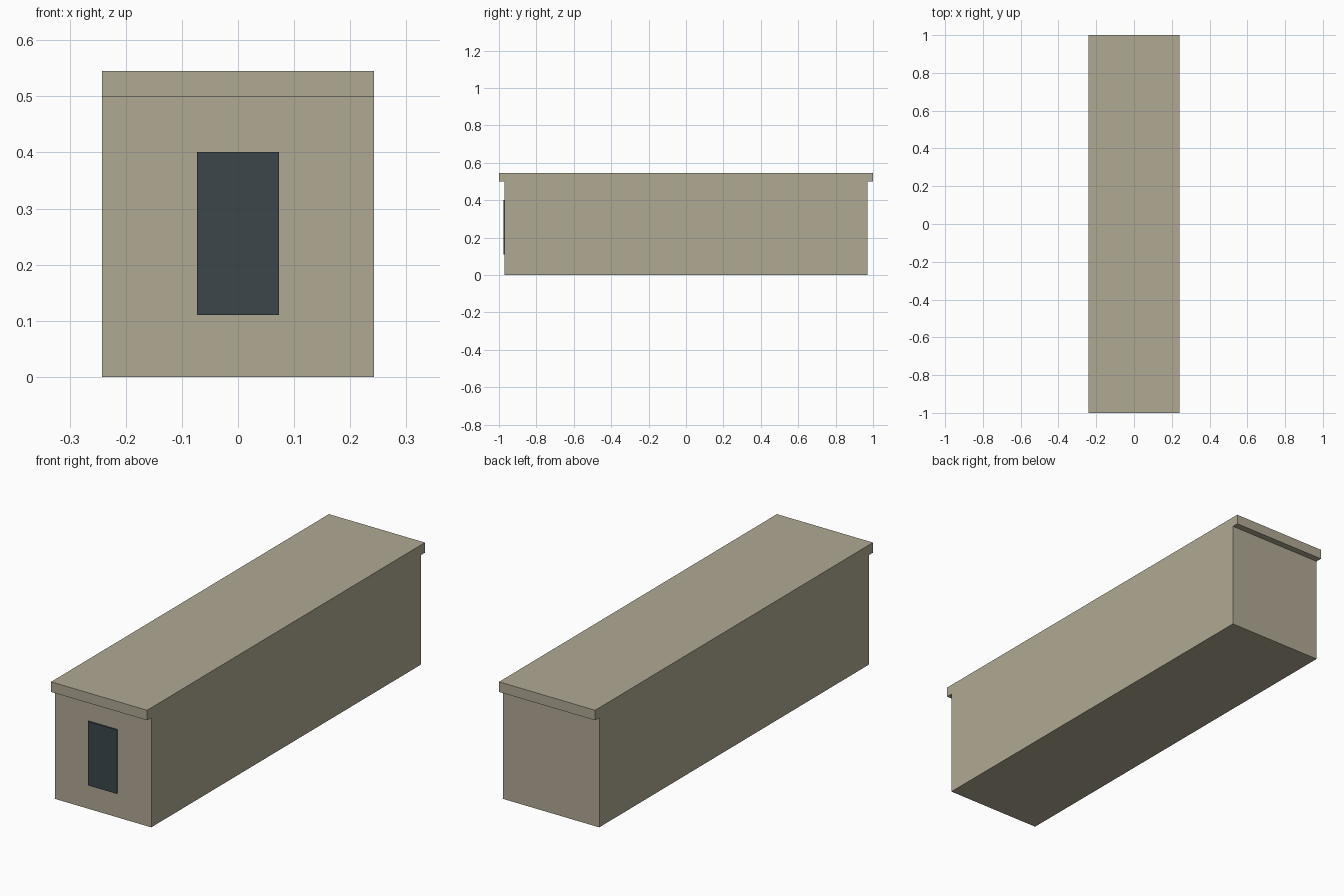
import bpy
import bmesh

if "Cube" in bpy.data.objects:
    bpy.data.objects.remove(bpy.data.objects["Cube"])

HALF_W = 0.242


def material(name, rgb):
    m = bpy.data.materials.new(name)
    m.diffuse_color = (*rgb, 1.0)
    m.use_nodes = True
    m.node_tree.nodes["Principled BSDF"].inputs["Base Color"].default_value = m.diffuse_color
    return m


def extrude_profile(name, profile, half_width, mat):
    """Extrude a (y, z) outline symmetrically along x."""
    bm = bmesh.new()
    face = bm.faces.new([bm.verts.new((-half_width, y, z)) for y, z in profile])
    ext = bmesh.ops.extrude_face_region(bm, geom=[face])
    verts = [g for g in ext["geom"] if isinstance(g, bmesh.types.BMVert)]
    bmesh.ops.translate(bm, verts=verts, vec=(2 * half_width, 0, 0))
    bmesh.ops.recalc_face_normals(bm, faces=bm.faces)
    mesh = bpy.data.meshes.new(name)
    bm.to_mesh(mesh)
    bm.free()
    mesh.materials.append(mat)
    obj = bpy.data.objects.new(name, mesh)
    bpy.context.collection.objects.link(obj)
    return obj


stone = material("beige_stone", (0.434, 0.397, 0.296))
dark = material("dark_slate", (0.045, 0.061, 0.070))

# Long block with a flat roof lip overhanging both ends
half = [(0.97, 0), (0.97, 0.499), (1.0, 0.499), (1.0, 0.545)]
extrude_profile("building_body", half + [(-y, z) for y, z in reversed(half)],
                HALF_W, stone)

# Thin dark window plate on the front wall
extrude_profile("front_window",
                [(-0.977, 0.11), (-0.969, 0.11), (-0.969, 0.401), (-0.977, 0.401)],
                0.073, dark)
